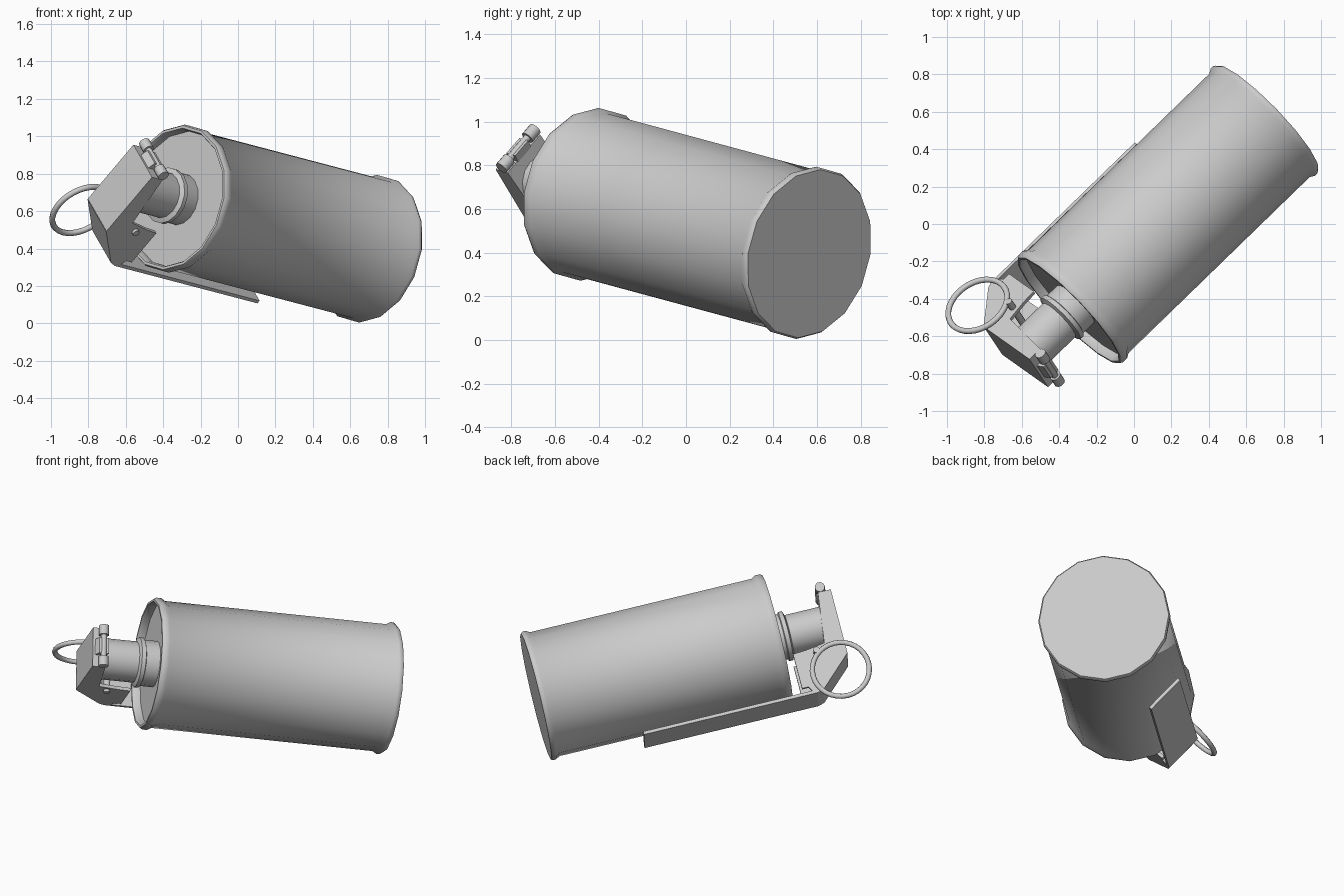
import bpy, bmesh, math
from mathutils import Matrix, Vector

if "Cube" in bpy.data.objects:
    bpy.data.objects.remove(bpy.data.objects["Cube"])

# Local frame: x = toward the lever, y = across, z = along the can axis (0 at the base)
A = Vector((-0.705, -0.685, 0.185)).normalized()
H = Vector((0, 0, 1)).cross(A).normalized() * -1
U = H.cross(A).normalized()
if U.z < 0:
    U = -U
L = (H - U).normalized()
Y = A.cross(L)
FRAME = Matrix.Translation((0.71, 0.565, 0.395)) @ Matrix((L, Y, A)).transposed().to_4x4()

grey = bpy.data.materials.new("plain_grey")
grey.diffuse_color = (0.6, 0.6, 0.6, 1)
grey.use_nodes = True
grey.node_tree.nodes["Principled BSDF"].inputs["Base Color"].default_value = grey.diffuse_color


def finish(name, bm, angle=None):
    bmesh.ops.recalc_face_normals(bm, faces=bm.faces)
    me = bpy.data.meshes.new(name)
    bm.to_mesh(me)
    bm.free()
    ob = bpy.data.objects.new(name, me)
    bpy.context.collection.objects.link(ob)
    me.materials.append(grey)
    ob.matrix_world = FRAME
    if angle:
        bpy.ops.object.select_all(action='DESELECT')
        ob.select_set(True)
        bpy.context.view_layer.objects.active = ob
        bpy.ops.object.shade_smooth_by_angle(angle=math.radians(angle))
    return ob


def lathe(name, profile, sides):
    """Spin (radius, height) points about the axis; ends are capped."""
    bm = bmesh.new()
    rings = [[bm.verts.new((r * math.cos(2 * math.pi * i / sides),
                            r * math.sin(2 * math.pi * i / sides), h))
              for i in range(sides)] for r, h in profile]
    for a, b in zip(rings, rings[1:]):
        for i in range(sides):
            j = (i + 1) % sides
            bm.faces.new((a[i], a[j], b[j], b[i]))
    bm.faces.new(rings[0])
    bm.faces.new(rings[-1])
    return finish(name, bm, 40)


def slab(name, outline, y0, y1):
    """Extrude a (height, lever-side) outline across the width."""
    bm = bmesh.new()
    f = bm.faces.new([bm.verts.new((l, y0, t)) for t, l in outline])
    ext = bmesh.ops.extrude_face_region(bm, geom=[f])
    bmesh.ops.translate(bm, vec=(0, y1 - y0, 0),
                        verts=[v for v in ext['geom'] if isinstance(v, bmesh.types.BMVert)])
    return finish(name, bm)


def cross_rod(name, t, l, y0, y1, r, sides=10):
    """Small cylinder lying across the head."""
    bm = bmesh.new()
    m = Matrix.Translation((l, (y0 + y1) / 2, t)) @ Matrix.Rotation(math.pi / 2, 4, 'X')
    bmesh.ops.create_cone(bm, cap_ends=True, segments=sides, radius1=r, radius2=r,
                          depth=abs(y1 - y0), matrix=m)
    return finish(name, bm, 40)


# Can with rolled rims and a recessed top
lathe("can_body", [(0.392, 0.0), (0.40, 0.012), (0.40, 0.03), (0.385, 0.055),
                   (0.385, 1.43), (0.40, 1.455), (0.40, 1.485), (0.392, 1.50),
                   (0.378, 1.50), (0.37, 1.485), (0.37, 1.45)], 16)

# Collar and neck of the fuse
lathe("fuse_neck", [(0.14, 1.44), (0.14, 1.535), (0.152, 1.54), (0.152, 1.565),
                    (0.125, 1.575), (0.125, 1.85)], 16)

# Head block and its two side flaps
W = 0.125
slab("fuse_head", [(1.88, -0.18), (1.88, 0.235), (1.76, 0.35), (1.76, 0.14), (1.80, -0.18)], -W, W)
flap = [(1.77, 0.14), (1.77, 0.345), (1.68, 0.425), (1.62, 0.425), (1.60, 0.39), (1.56, 0.39),
        (1.56, 0.165), (1.64, 0.16)]
for side, name in ((1, "left_flap"), (-1, "right_flap")):
    slab(name, flap, side * W, side * (W - 0.02))

# Safety lever, bent up over the head
slab("safety_lever", [(0.565, 0.44), (1.645, 0.44), (1.685, 0.428), (1.88, 0.238),
                      (1.855, 0.235), (1.675, 0.41), (1.64, 0.42), (0.565, 0.42)], -W, W)

# Hinge pin with end caps
cross_rod("hinge_pin", 1.82, -0.21, -0.11, 0.11, 0.018)
for side, name in ((1, "hinge_cap_left"), (-1, "hinge_cap_right")):
    cross_rod(name, 1.82, -0.21, side * 0.07, side * 0.13, 0.031)
slab("hinge_tab", [(1.79, -0.22), (1.85, -0.22), (1.87, -0.17), (1.80, -0.17)], -0.05, 0.05)

# Pull pin through the head
cross_rod("pull_pin", 1.70, 0.19, -0.18, 0.14, 0.02)

# Pull ring
bpy.ops.mesh.primitive_torus_add(major_radius=0.172, minor_radius=0.016,
                                 major_segments=32, minor_segments=8)
ring = bpy.context.object
ring.name = "pull_ring"
ring.data.materials.append(grey)
bpy.ops.object.shade_smooth()
ring.matrix_world = FRAME @ Matrix.Translation((0.344, -0.165, 1.813)) @ Matrix.Rotation(math.pi / 2, 4, 'X')
